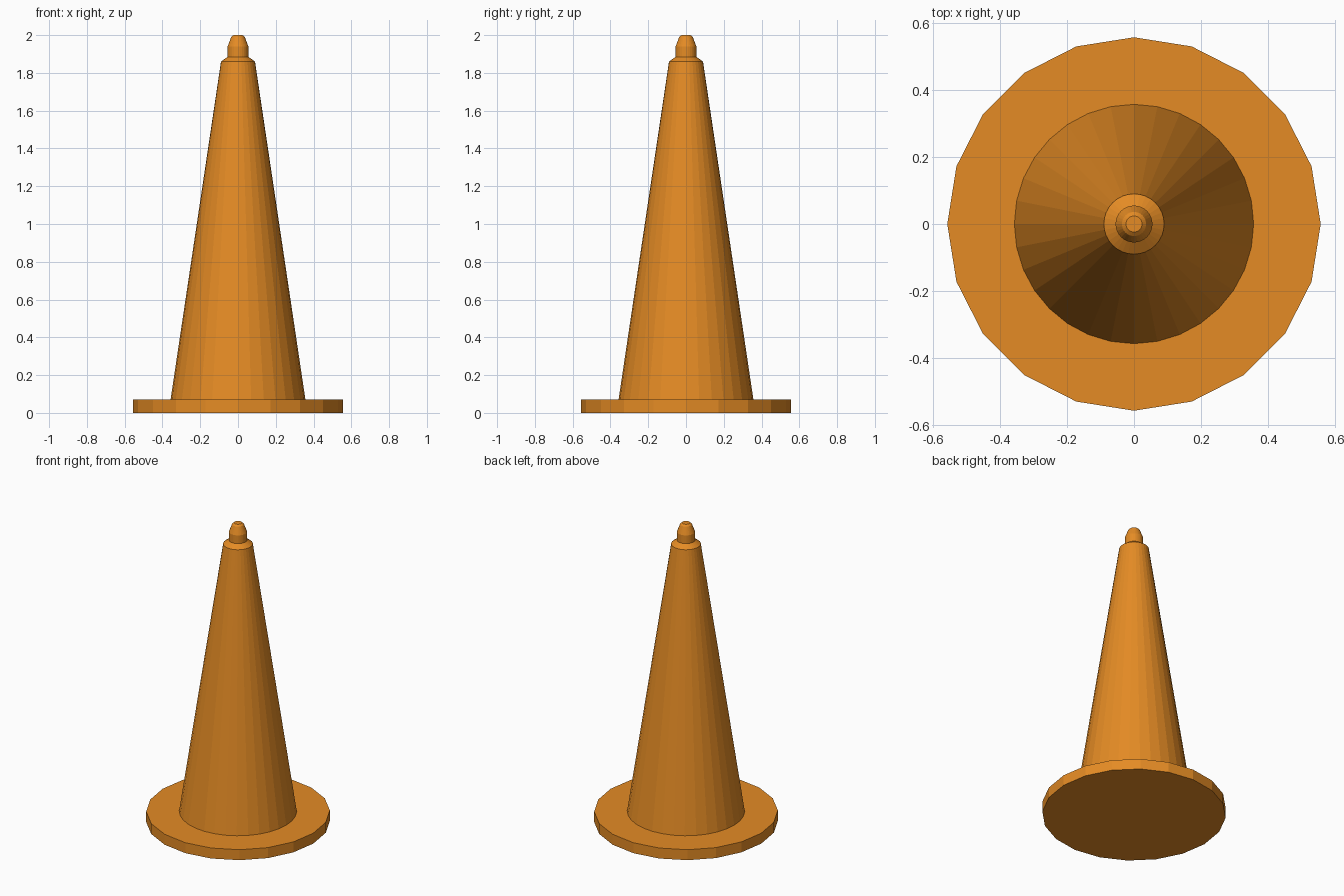
import bpy
import bmesh
from math import cos, sin, tau

if "Cube" in bpy.data.objects:
    bpy.data.objects.remove(bpy.data.objects["Cube"], do_unlink=True)

orange = bpy.data.materials.new("safety_orange")
orange.use_nodes = True
colour = (0.78, 0.26, 0.018, 1)
orange.diffuse_color = colour
orange.node_tree.nodes["Principled BSDF"].inputs["Base Color"].default_value = colour


def lathe(name, profile, sides):
    """Closed, flat-faced solid turned around z from (radius, height) points."""
    bm = bmesh.new()
    rings = [[bm.verts.new((r * cos(tau * i / sides), r * sin(tau * i / sides), z))
              for i in range(sides)] for r, z in profile]
    for low, high in zip(rings, rings[1:]):
        for i in range(sides):
            j = (i + 1) % sides
            bm.faces.new((low[i], low[j], high[j], high[i]))
    bm.faces.new(rings[0][::-1])
    bm.faces.new(rings[-1])
    mesh = bpy.data.meshes.new(name)
    bm.to_mesh(mesh)
    bm.free()
    mesh.materials.append(orange)
    obj = bpy.data.objects.new(name, mesh)
    bpy.context.collection.objects.link(obj)
    return obj


BASE_TOP = 0.07
SHOULDER = 1.885

# Flat round foot
lathe("base_plate", [(0.557, 0), (0.557, BASE_TOP)], 20)

# Tapered body with a sloped shoulder
lathe("cone_body", [(0.357, BASE_TOP), (0.09, 1.86), (0.055, SHOULDER)], 32)

# Small tip with a chamfered top
lathe("tip_knob", [(0.055, SHOULDER), (0.055, 1.94), (0.036, 1.99), (0.024, 2)], 32)
